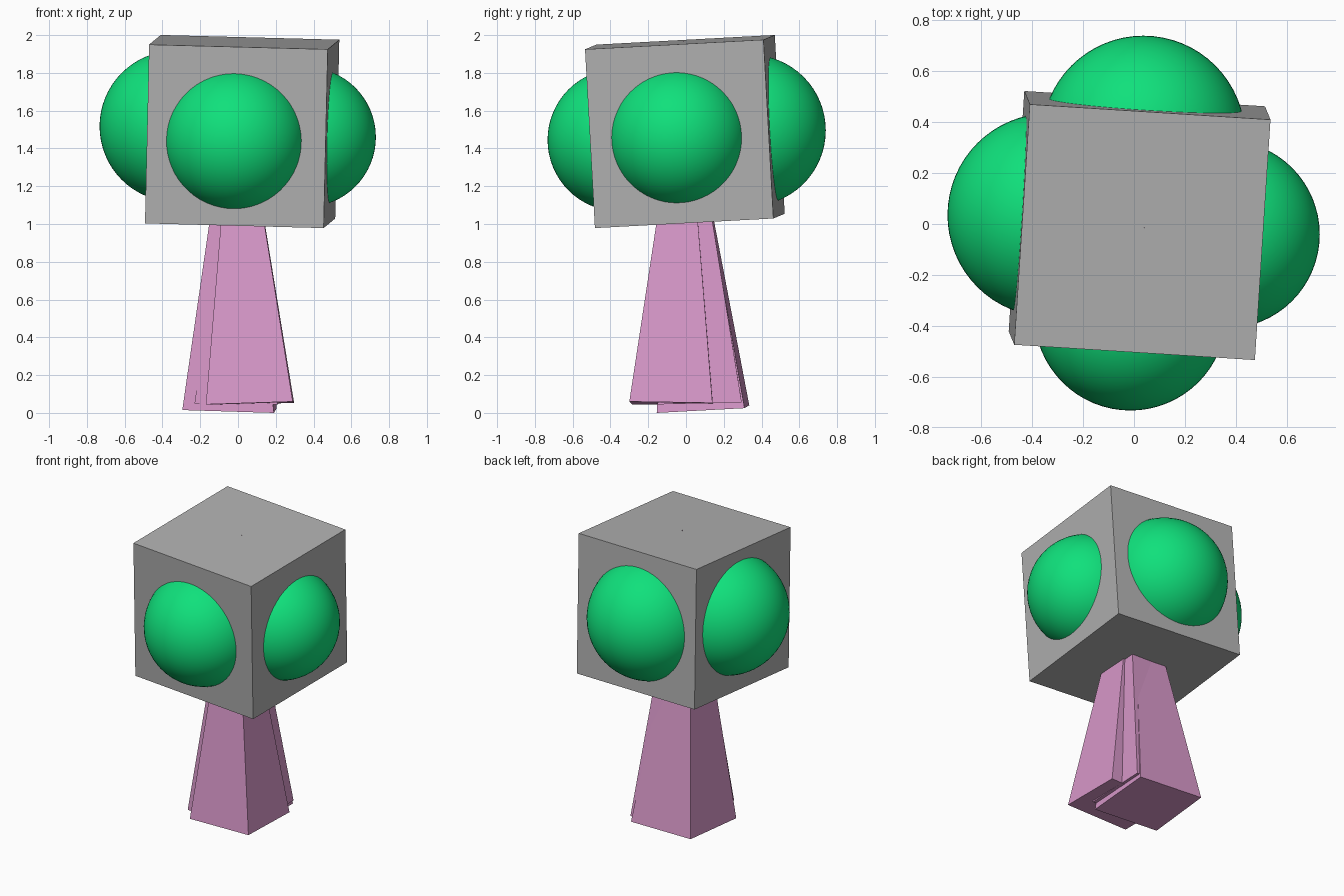
import bpy, bmesh
from mathutils import Vector, Matrix

if "Cube" in bpy.data.objects:
    bpy.data.objects.remove(bpy.data.objects["Cube"])


def material(name, rgb):
    m = bpy.data.materials.new(name)
    m.diffuse_color = (*rgb, 1)
    m.use_nodes = True
    m.node_tree.nodes["Principled BSDF"].inputs["Base Color"].default_value = m.diffuse_color
    return m


GREY = material("grey", (0.44, 0.44, 0.44))
PINK = material("pink", (0.68, 0.31, 0.58))
GREEN = material("green", (0.005, 0.75, 0.2))


def add_object(name, bm, mat):
    bmesh.ops.recalc_face_normals(bm, faces=bm.faces)
    me = bpy.data.meshes.new(name)
    bm.to_mesh(me)
    bm.free()
    me.materials.append(mat)
    ob = bpy.data.objects.new(name, me)
    bpy.context.collection.objects.link(ob)
    return ob


# Slightly tilted cube head
x = Vector((0.945, -0.06, -0.025)).normalized()
y = Vector((0.06, 0.945, 0.051))
y = (y - x * y.dot(x)).normalized()
z = x.cross(y)
rot = Matrix((x, y, z)).transposed().to_4x4()
bm = bmesh.new()
bmesh.ops.create_cube(bm, size=0.948,
                      matrix=Matrix.Translation((0.022, -0.006, 1.4895)) @ rot)
add_object("cube_head", bm, GREY)

# Smooth balls bulging out of the four sides
balls = {
    "front_ball": ((-0.014, -0.355, 1.445), 0.378),
    "right_ball": ((0.36, -0.041, 1.46), 0.37),
    "back_ball": ((0.037, 0.34, 1.496), 0.4),
    "left_ball": ((-0.333, 0.035, 1.517), 0.4),
}
for name, (centre, radius) in balls.items():
    bm = bmesh.new()
    bmesh.ops.create_uvsphere(bm, u_segments=64, v_segments=32, radius=radius,
                              matrix=Matrix.Translation(centre))
    for f in bm.faces:
        f.smooth = True
    add_object(name, bm, GREEN)


# Overlapping four-sided pyramids forming the stem, tips inside the head
def pyramid(name, base, apex):
    bm = bmesh.new()
    ring = [bm.verts.new(p) for p in base]
    tip = bm.verts.new(apex)
    bm.faces.new(ring)
    for i in range(4):
        bm.faces.new((ring[i], ring[(i + 1) % 4], tip))
    add_object(name, bm, PINK)


pyramid("front_stem", [(-0.17, -0.285, 0.045), (0.29, -0.3, 0.06),
                       (0.297, 0.14, 0.053), (-0.165, 0.15, 0.04)],
        (-0.012, -0.013, 1.95))
pyramid("back_stem", [(-0.295, -0.13, 0.015), (0.19, -0.155, 0.0),
                      (0.205, 0.31, 0.025), (-0.27, 0.335, 0.04)],
        (-0.015, -0.03, 1.95))
pyramid("middle_stem", [(-0.23, -0.14, 0.05), (0.21, -0.15, 0.045),
                        (0.22, 0.295, 0.055), (-0.22, 0.3, 0.06)],
        (0.04, -0.015, 1.972))
